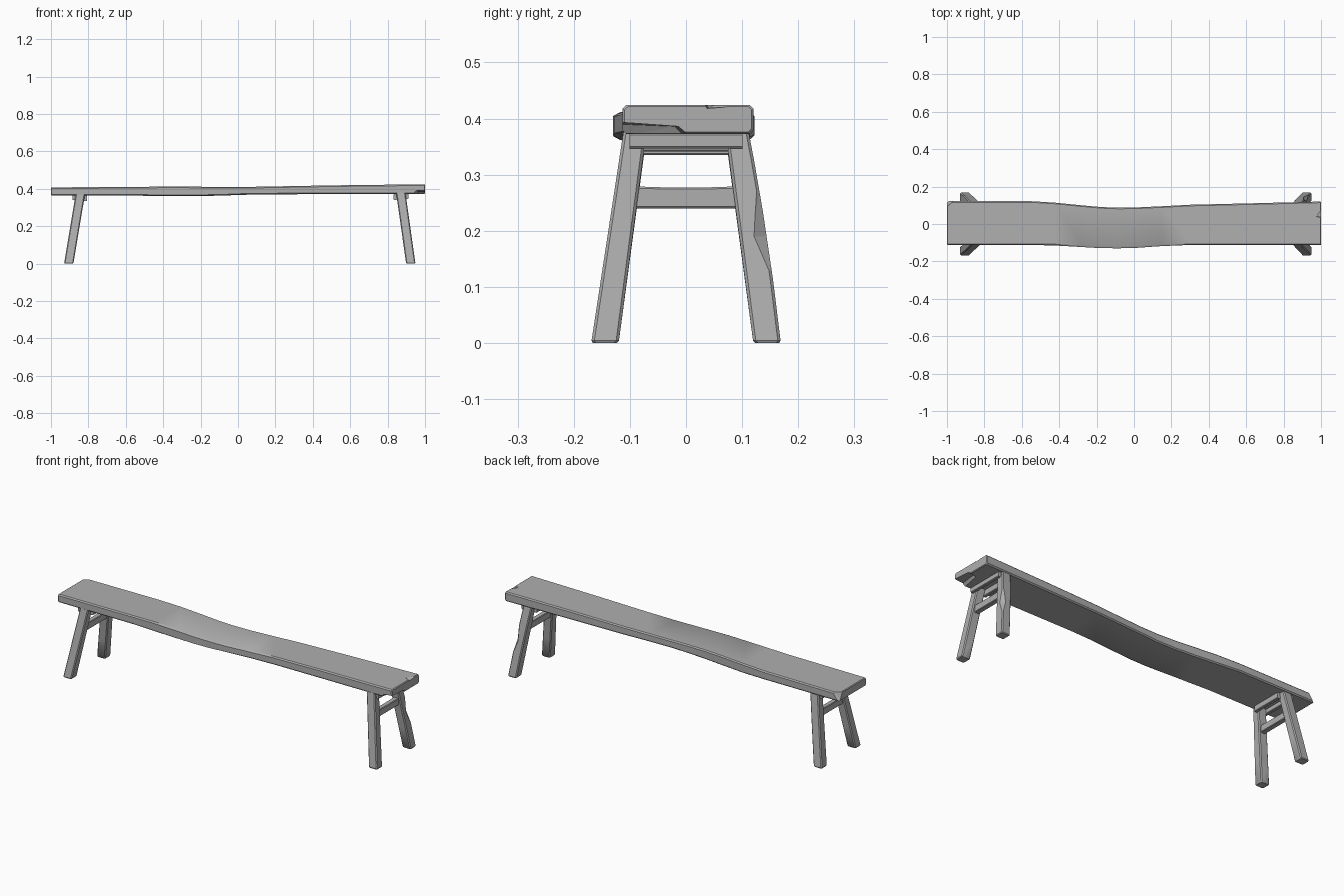
import bpy, bmesh

if "Cube" in bpy.data.objects:
    bpy.data.objects.remove(bpy.data.objects["Cube"])

# Dark grey wood
wood = bpy.data.materials.new("dark_grey_wood")
wood.diffuse_color = (.43, .43, .43, 1)
wood.use_nodes = True
wood.node_tree.nodes["Principled BSDF"].inputs["Base Color"].default_value = wood.diffuse_color


def finish(name, bm, smooth=True):
    bmesh.ops.recalc_face_normals(bm, faces=bm.faces)
    mesh = bpy.data.meshes.new(name)
    bm.to_mesh(mesh)
    bm.free()
    mesh.materials.append(wood)
    ob = bpy.data.objects.new(name, mesh)
    bpy.context.collection.objects.link(ob)
    bpy.ops.object.select_all(action='DESELECT')
    ob.select_set(True)
    bpy.context.view_layer.objects.active = ob
    if smooth:
        bpy.ops.object.shade_smooth_by_angle(angle=0.6)
    return ob


def loft(name, rings):
    """Skin a list of closed rings and cap both ends."""
    bm = bmesh.new()
    loops = [[bm.verts.new(p) for p in r] for r in rings]
    n = len(loops[0])
    for a, b in zip(loops, loops[1:]):
        for i in range(n):
            j = (i + 1) % n
            bm.faces.new((a[i], a[j], b[j], b[i]))
    bm.faces.new(loops[0])
    bm.faces.new(loops[-1])
    return finish(name, bm)


def chamfered(u0, u1, v0, v1, c):
    return [(u0 + c, v0), (u1 - c, v0), (u1, v0 + c), (u1, v1 - c),
            (u1 - c, v1), (u0 + c, v1), (u0, v1 - c), (u0, v0 + c)]


def chip(target, points):
    """Cut a convex splinter out of the target."""
    bm = bmesh.new()
    for p in points:
        bm.verts.new(p)
    bmesh.ops.convex_hull(bm, input=bm.verts)
    cutter = finish("chip_cutter", bm, False)
    cutter.hide_render = True
    mod = target.modifiers.new("chip", 'BOOLEAN')
    mod.operation = 'DIFFERENCE'
    mod.solver = 'EXACT'
    mod.object = cutter
    bpy.context.view_layer.objects.active = target
    bpy.ops.object.modifier_apply(modifier=mod.name)
    bpy.data.objects.remove(cutter)


# Seat plank: x, front y, back y, underside z, top z
stations = [
    (-1.0, -.112, .122, .364, .408), (-.55, -.112, .122, .364, .410),
    (-.42, -.115, .114, .361, .412), (-.28, -.123, .100, .361, .412),
    (-.18, -.129, .091, .362, .411), (-.08, -.130, .087, .364, .410),
    (.02, -.127, .089, .368, .410), (.15, -.118, .095, .370, .412),
    (.30, -.112, .103, .371, .415), (.60, -.112, .110, .372, .420),
    (1.0, -.113, .120, .373, .424)]


def seat_ring(s, x, inset=0):
    _, y0, y1, z0, z1 = s
    i = inset
    wave = max(0, -.112 - y0)
    pts = chamfered(y0 + i, y1 - i, z0 + i, z1 - i, .006)
    # the bulging edge is more rounded along the waist
    pts[5] = (pts[5][0] + wave * .3, pts[5][1])
    pts[0] = (pts[0][0] + wave * .3, pts[0][1])
    return [(x, y, z) for y, z in pts]


rings = [seat_ring(stations[0], -1, .003), seat_ring(stations[0], -.996)]
rings += [seat_ring(s, s[0]) for s in stations[1:-1]]
rings += [seat_ring(stations[-1], .996), seat_ring(stations[-1], 1, .003)]
seat = loft("seat", rings)

# Split-off splinters at the right end and the broken left back corner
chip(seat, [(.925, -.15, .36), (1.02, -.15, .36), (1.02, .02, .36), (.955, .005, .36),
            (.945, -.15, .391), (1.02, -.15, .396), (1.02, -.01, .386), (.965, -.02, .386)])
chip(seat, [(.972, .03, .44), (1.02, .03, .44), (1.02, .11, .44), (.985, .10, .44),
            (.978, .04, .420), (1.02, .035, .416), (1.02, .10, .421)])
chip(seat, [(-1.02, .066, .43), (-1.02, .15, .43), (-.92, .15, .43),
            (-1.02, .095, .365), (-1.02, .15, .365), (-.965, .15, .365)])
bpy.ops.object.shade_smooth_by_angle(angle=0.6)


# Splayed legs and their cross pieces at both ends
def leg(name, x_foot, x_top, side, bow, top):
    rings = []
    for t, inset in ((0, .003), (.012, 0), (.3, 0), (.62, 0), (.85, 0), (1, 0)):
        x = x_foot + (x_top - x_foot) * t
        b = bow * 4 * t * (1 - t)
        y = side * (.1445 - .054 * t + b * .5)
        hx, hy = .025 - inset, .0245 - .004 * t - inset + b * .5
        z = top * t
        rings.append([(u, v, z) for u, v in
                      chamfered(x - hx, x + hx, y - hy, y + hy, .005)])
    return loft(name, rings)


def rail(name, x, thick, half, z0, z1, dip=0, c=.003):
    rings = []
    for t in (-1, -.5, 0, .5, 1):
        d = dip * (1 - t * t)
        rings.append([(u, half * t, v) for u, v in
                      chamfered(x - thick / 2, x + thick / 2, z0, z1 - d, c)])
    return loft(name, rings)


ends = (("left", -1, -.905, -.843, .371, .341), ("right", 1, .924, .870, .380, .347))
for end, sgn, xf, xt, top, zb in ends:
    leg(end + "_front_leg", xf, xt, -1, 0, top)
    leg(end + "_back_leg", xf, xt, 1, .004 if sgn > 0 else .001, top)
    xm = xf + (xt - xf) * .7
    rail(end + "_rung", xm, .028, .092, .240, .279, .002)
    xr = xf + (xt - xf) * .95
    rail(end + "_outer_rail", xr + sgn * .031, .018, .101, zb, zb + .027)
    rail(end + "_inner_rail", xr - sgn * .031, .018, .085, zb - .006, zb + .027)

# Worn facet along the outer corner of the right back leg
chip(bpy.data.objects["right_back_leg"],
     [(.940, .163, .085), (.960, .150, .085), (.96, .18, .085),
      (.900, .150, .19), (.926, .116, .19), (.96, .17, .19),
      (.895, .140, .31), (.915, .117, .31), (.96, .16, .31)])
